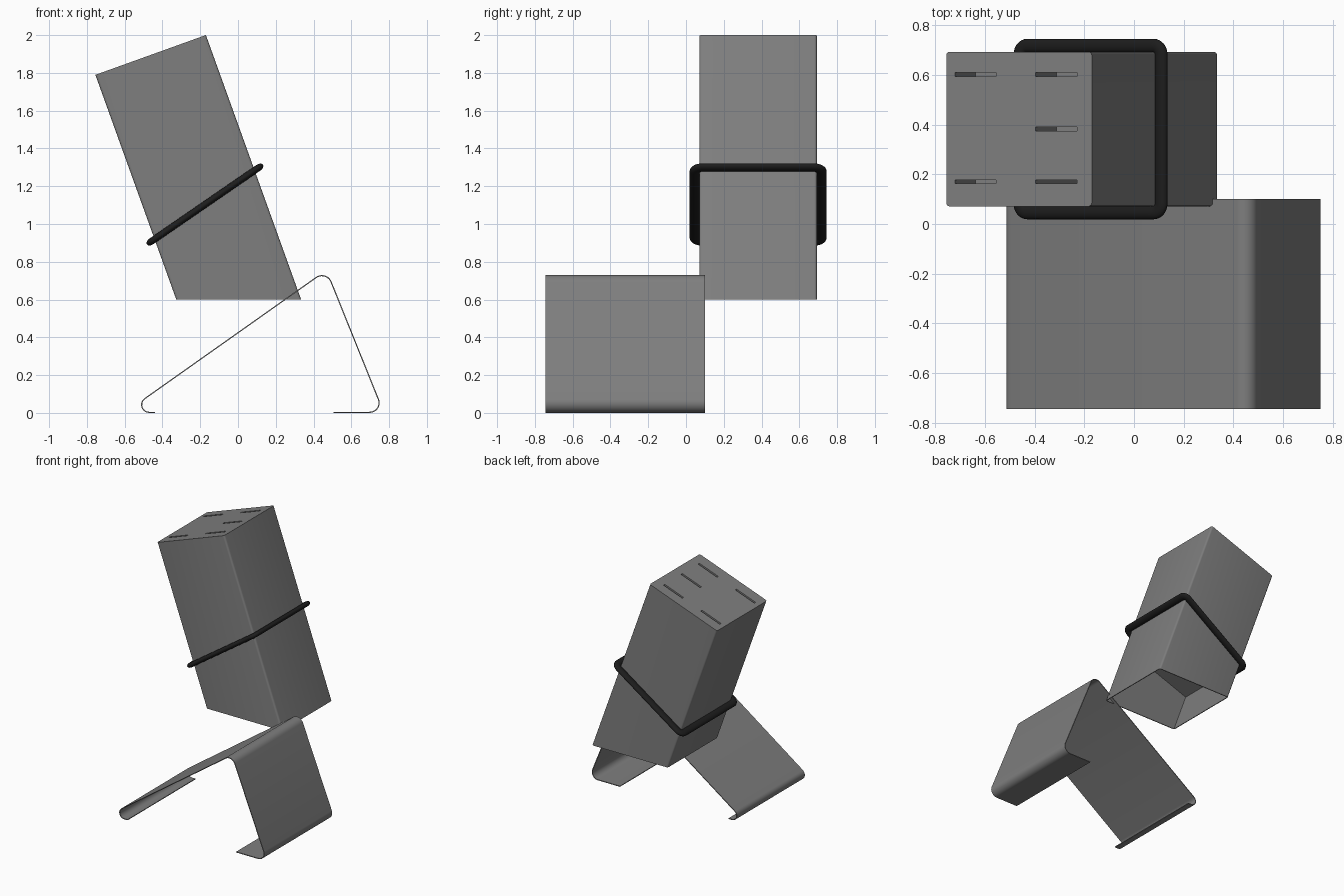
import bpy, bmesh, math
from mathutils import Vector, Matrix

old = bpy.data.objects.get("Cube")
if old:
    bpy.data.objects.remove(old, do_unlink=True)


def material(name, rgb):
    m = bpy.data.materials.new(name)
    m.use_nodes = True
    m.diffuse_color = (*rgb, 1)
    m.node_tree.nodes["Principled BSDF"].inputs["Base Color"].default_value = (*rgb, 1)
    return m


grey = material("brushed grey", (0.21, 0.21, 0.21))
black = material("rubber black", (0.012, 0.012, 0.012))


def finish(name, bm, mat, smooth=True):
    bmesh.ops.recalc_face_normals(bm, faces=bm.faces)
    mesh = bpy.data.meshes.new(name)
    bm.to_mesh(mesh)
    bm.free()
    ob = bpy.data.objects.new(name, mesh)
    bpy.context.collection.objects.link(ob)
    mesh.materials.append(mat)
    if smooth:
        shade(ob)
    return ob


def activate(ob):
    bpy.ops.object.select_all(action='DESELECT')
    ob.select_set(True)
    bpy.context.view_layer.objects.active = ob


def shade(ob):
    activate(ob)
    bpy.ops.object.shade_smooth_by_angle(angle=math.radians(35))


def box(bm, lo, hi, frame):
    lo, hi = Vector(lo), Vector(hi)
    place = Matrix.Translation((lo + hi) / 2) @ Matrix.Diagonal((*(hi - lo), 1))
    return bmesh.ops.create_cube(bm, size=1, matrix=frame @ place)["verts"]


def cut(ob, cutter):
    mod = ob.modifiers.new("cut", 'BOOLEAN')
    mod.operation, mod.solver, mod.object = 'DIFFERENCE', 'EXACT', cutter
    activate(ob)
    bpy.ops.object.modifier_apply(modifier=mod.name)
    bpy.data.objects.remove(cutter, do_unlink=True)


# Leaning block: local frame sits at the middle of its top face
LEAN = math.radians(19.8)
frame = Matrix.Translation((-0.4625, 0.382, 1.895)) @ Matrix.Rotation(-LEAN, 4, 'Y')
HALF, WALL = 0.311, 0.006

bm = bmesh.new()
box(bm, (-HALF, -HALF, -1.8), (HALF, HALF, 0), frame)
long_edges = [e for e in bm.edges if e.calc_length() > 1]
bmesh.ops.bevel(bm, geom=long_edges, offset=0.014, segments=4, profile=0.5, affect='EDGES')
block = finish("knife_block", bm, grey, smooth=False)

# Level base
bm = bmesh.new()
box(bm, (-2, -2, -2), (2, 2, 0.6), Matrix.Identity(4))
cut(block, finish("base_cutter", bm, grey, smooth=False))

# Open cavity below and knife slots above
bm = bmesh.new()
inner = HALF - WALL
box(bm, (-inner, -inner, -2), (inner, inner, -0.935), frame)
slots = [(-0.186, 0.22, 0.245), (-0.186, -0.212, 0.245), (0.159, 0.22, 0.245),
         (0.159, 0, 0.245), (0.159, -0.212, 0.6)]
for u, v, depth in slots:
    box(bm, (u - 0.088, v - 0.008, -depth), (u + 0.088, v + 0.008, 0.1), frame)
cut(block, finish("hollow_cutter", bm, grey, smooth=False))
shade(block)


# Rubber band: oval section swept round a rounded rectangle
def rounded_rect(hx, hy, r, steps=8):
    pts = []
    for q, (sx, sy) in enumerate([(1, 1), (-1, 1), (-1, -1), (1, -1)]):
        for i in range(steps + 1):
            a = (q + i / steps) * math.pi / 2
            pts.append(Vector((sx * (hx - r) + r * math.cos(a),
                               sy * (hy - r) + r * math.sin(a), 0)))
    return pts


band_frame = Matrix.Translation((-0.175, 0.382, 1.103)) @ Matrix.Rotation(-math.radians(34.5), 4, 'Y')
bm = bmesh.new()
SIDES = 16
rings = []
for k in range(SIDES):
    t = 2 * math.pi * k / SIDES
    a, lift = 0.028 * math.cos(t), Vector((0, 0, 0.018 * math.sin(t)))
    rings.append([bm.verts.new(band_frame @ (p + lift))
                  for p in rounded_rect(0.345 + a, 0.335 + a, 0.035 + a)])
n = len(rings[0])
for k in range(SIDES):
    r0, r1 = rings[k], rings[(k + 1) % SIDES]
    for i in range(n):
        j = (i + 1) % n
        bm.faces.new((r0[i], r0[j], r1[j], r1[i]))
finish("rubber_band", bm, black)


# Bent sheet stand
def fillet(prev, corner, nxt, r, steps=10):
    d0, d1 = (prev - corner).normalized(), (nxt - corner).normalized()
    half = d0.angle(d1) / 2
    mid = (d0 + d1).normalized()
    centre = corner + mid * (r / math.sin(half))
    s = corner + d0 * (r / math.tan(half)) - centre
    e = corner + d1 * (r / math.tan(half)) - centre
    arc = math.pi - 2 * half
    return [centre + (s * math.sin((1 - i / steps) * arc) + e * math.sin(i / steps * arc)) / math.sin(arc)
            for i in range(steps + 1)]


SHEET = 0.006
path = [Vector((x, 0, z)) for x, z in
        [(-0.44, 0.003), (-0.596, 0.003), (0.468, 0.755), (0.771, 0.003), (0.505, 0.003)]]
outline = [path[0]]
for i, r in zip((1, 2, 3), (0.04, 0.052, 0.05)):
    outline += fillet(path[i - 1], path[i], path[i + 1], r)
outline.append(path[-1])

bm = bmesh.new()
front, back = [[bm.verts.new((p.x, y, p.z)) for p in outline] for y in (-0.744, 0.1)]
for i in range(len(outline) - 1):
    bm.faces.new((front[i], front[i + 1], back[i + 1], back[i]))
stand = finish("bent_stand", bm, grey)
solid = stand.modifiers.new("sheet thickness", 'SOLIDIFY')
solid.thickness, solid.offset = SHEET, 0
activate(stand)
bpy.ops.object.modifier_apply(modifier=solid.name)
shade(stand)
